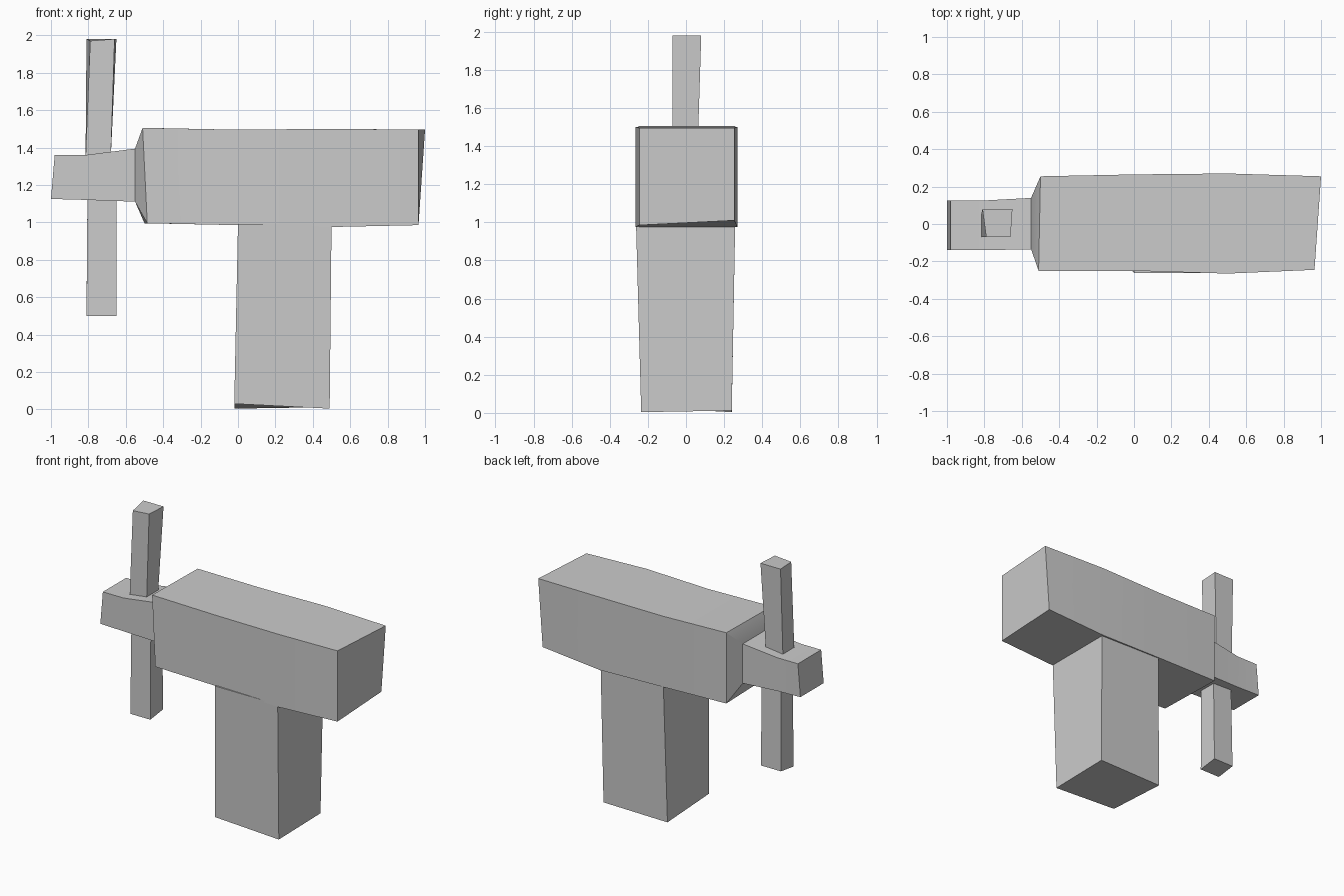
import bpy
import bmesh
from mathutils import Vector

cube = bpy.data.objects.get("Cube")
if cube:
    bpy.data.objects.remove(cube, do_unlink=True)

grey = bpy.data.materials.new("plain grey")
grey.use_nodes = True
COLOUR = (0.6, 0.6, 0.6, 1)
grey.diffuse_color = COLOUR
grey.node_tree.nodes["Principled BSDF"].inputs["Base Color"].default_value = COLOUR


def loft(name, rings):
    """Skin a row of four-cornered rings and close both ends."""
    bm = bmesh.new()
    rows = [[bm.verts.new(p) for p in ring] for ring in rings]
    for a, b in zip(rows, rows[1:]):
        for i in range(4):
            j = (i + 1) % 4
            bm.faces.new((a[i], a[j], b[j], b[i]))
    bm.faces.new(rows[0])
    bm.faces.new(rows[-1])
    bmesh.ops.recalc_face_normals(bm, faces=bm.faces)
    mesh = bpy.data.meshes.new(name)
    bm.to_mesh(mesh)
    bm.free()
    mesh.materials.append(grey)
    obj = bpy.data.objects.new(name, mesh)
    bpy.context.collection.objects.link(obj)
    bpy.ops.object.select_all(action="DESELECT")
    obj.select_set(True)
    bpy.context.view_layer.objects.active = obj
    bpy.ops.object.shade_smooth_by_angle(angle=0.4)
    return obj


def across(x, y0, y1, z0, z1):
    """Upright ring facing along x."""
    return [Vector(p) for p in ((x, y0, z0), (x, y1, z0), (x, y1, z1), (x, y0, z1))]


def level(z, x0, x1, y0, y1):
    """Flat ring facing along z."""
    return [Vector(p) for p in ((x0, y0, z), (x1, y0, z), (x1, y1, z), (x0, y1, z))]


# Long horizontal body, narrowed where it meets the hub
shoulder = across(-0.5, -0.25, 0.255, 0.995, 1.505)
shoulder[0].x = -0.485
shoulder[3].x = -0.51
tail = across(0.965, -0.245, 0.255, 0.985, 1.495)
tail[2].x = 1.0
tail[1].z = 1.01
loft("body", [
    across(-0.55, -0.135, 0.14, 1.11, 1.395),
    shoulder,
    across(0.0, -0.25, 0.265, 0.985, 1.495),
    across(0.5, -0.265, 0.27, 0.975, 1.5),
    tail,
])

# Thick leg under the body, slightly tapered to the foot
foot = level(0.004, -0.02, 0.49, -0.235, 0.24)
foot[0].z = 0.03
foot[2].z = 0.012
loft("leg", [foot, level(0.99, 0.0, 0.5, -0.262, 0.258)])

# Hub in front of the body, with a stub at its tip
tip = across(-0.98, -0.14, 0.125, 1.125, 1.36)
tip[0].x = tip[1].x = -1.0
loft("hub", [
    tip,
    across(-0.815, -0.14, 0.125, 1.12, 1.36),
    across(-0.54, -0.135, 0.14, 1.11, 1.395),
])

# Two upright blades
blade_top = level(1.98, -0.79, -0.66, -0.07, 0.08)
blade_top[2].x = -0.65
blade_top[3].x = -0.81
blade_top[0].z = 1.97
loft("upper_blade", [level(1.35, -0.815, -0.68, -0.07, 0.06), blade_top])

blade_end = level(0.5, -0.81, -0.65, -0.07, 0.075)
blade_end[2].z = blade_end[3].z = 0.52
loft("lower_blade", [blade_end, level(1.14, -0.805, -0.65, -0.065, 0.065)])
